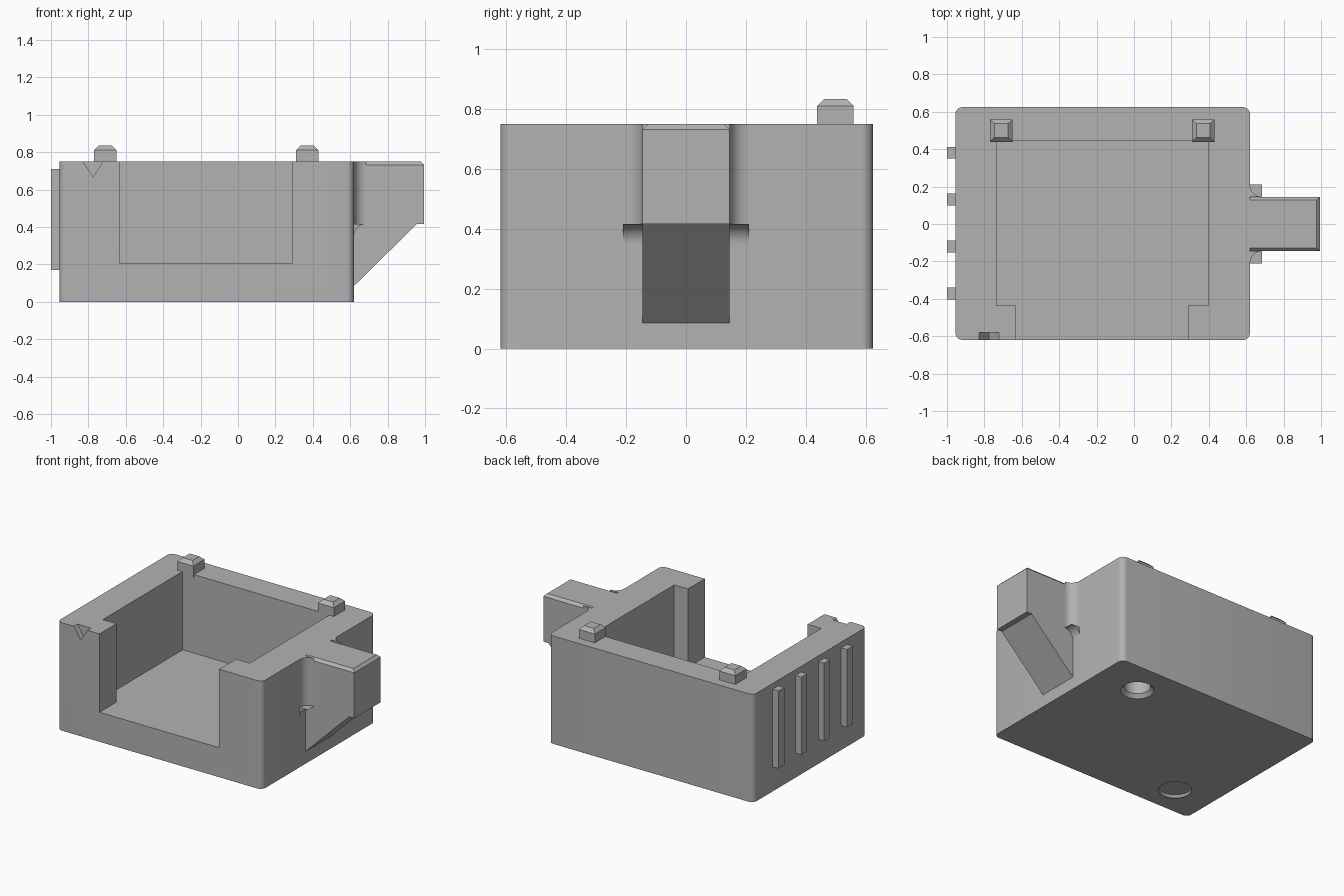
import bpy, bmesh
from math import cos, sin, pi, radians
from mathutils import Vector

cube = bpy.data.objects.get("Cube")
if cube:
    bpy.data.objects.remove(cube, do_unlink=True)

grey = bpy.data.materials.new("light grey plastic")
grey.use_nodes = True
colour = (0.45, 0.45, 0.45, 1)
grey.diffuse_color = colour
grey.node_tree.nodes["Principled BSDF"].inputs["Base Color"].default_value = colour


def prism(name, points, axis, lo, hi, bevel=0, pick=None, segments=1):
    """Extrude a 2D outline along an axis, bevelling the edges chosen by pick."""
    place = {"x": lambda a, b, t: (t, a, b),
             "y": lambda a, b, t: (a, t, b),
             "z": lambda a, b, t: (a, b, t)}[axis]
    bm = bmesh.new()
    face = bm.faces.new([bm.verts.new(place(a, b, lo)) for a, b in points])
    new = bmesh.ops.extrude_face_region(bm, geom=[face])["geom"]
    shift = Vector(place(0, 0, hi - lo))
    bmesh.ops.translate(bm, vec=shift, verts=[v for v in new if isinstance(v, bmesh.types.BMVert)])
    bmesh.ops.recalc_face_normals(bm, faces=bm.faces)
    if bevel:
        bmesh.ops.bevel(bm, geom=[e for e in bm.edges if pick(*e.verts)], offset=bevel,
                        segments=segments, profile=0.5, affect="EDGES")
    mesh = bpy.data.meshes.new(name)
    bm.to_mesh(mesh)
    bm.free()
    mesh.materials.append(grey)
    obj = bpy.data.objects.new(name, mesh)
    bpy.context.collection.objects.link(obj)
    return obj


def box(name, x0, x1, y0, y1, z0, z1, **options):
    return prism(name, [(x0, y0), (x1, y0), (x1, y1), (x0, y1)], "z", z0, z1, **options)


def activate(obj):
    bpy.ops.object.select_all(action="DESELECT")
    obj.select_set(True)
    bpy.context.view_layer.objects.active = obj


def smooth(obj):
    activate(obj)
    bpy.ops.object.shade_smooth_by_angle(angle=radians(30))


def cut(target, cutter):
    cutter.hide_render = True
    activate(target)
    mod = target.modifiers.new("cut", "BOOLEAN")
    mod.operation, mod.solver, mod.object = "DIFFERENCE", "EXACT", cutter
    bpy.ops.object.modifier_apply(modifier=mod.name)
    bpy.data.objects.remove(cutter, do_unlink=True)


def circle(x, y, r, n=40):
    return [(x + r * cos(2 * pi * i / n), y + r * sin(2 * pi * i / n)) for i in range(n)]


LEFT, RIGHT, FRONT, BACK, TOP, FLOOR = -0.955, 0.62, -0.62, 0.625, 0.75, 0.205

# Tray with rounded upright corners
tray = box("tray", LEFT, RIGHT, FRONT, BACK, 0, TOP, bevel=0.038, segments=6,
           pick=lambda a, b: abs(a.co.z - b.co.z) > 0.1)

# Cavity with a narrower front opening
cut(tray, prism("cavity_cutter",
                [(-0.63, -0.8), (0.29, -0.8), (0.29, -0.435), (0.395, -0.435),
                 (0.395, 0.443), (-0.735, 0.443), (-0.735, -0.435), (-0.63, -0.435)],
                "z", FLOOR, 1))

# V-shaped index notch
cut(tray, prism("notch_cutter", [(-0.775, 0.67), (-0.695, 0.79), (-0.855, 0.79)],
                "y", -0.7, -0.58))

# Countersunk blind holes in the underside
for x, y, r in ((0.30, 0.39, 0.105), (-0.68, -0.41, 0.125)):
    cut(tray, prism("hole_cutter", circle(x, y, r - 0.022), "z", -0.05, 0.15))
    sink = prism("countersink_cutter", circle(x, y, r), "z", 0, 0.025)
    for v in sink.data.vertices:
        scale = 1 - 0.022 / r if v.co.z > 0.01 else 1
        v.co.x, v.co.y = x + (v.co.x - x) * scale, y + (v.co.y - y) * scale
    cut(tray, sink)
smooth(tray)

# Chamfered locating pegs on the back wall
for side, x in (("right", -0.71), ("left", 0.37)):
    box(side + "_peg", x - 0.061, x + 0.061, 0.438, 0.56, TOP - 0.02, 0.835, bevel=0.024,
        pick=lambda a, b: min(a.co.z, b.co.z) > 0.8)

# Grip ribs
for i in range(4):
    y = -0.372 + i * 0.251
    box(f"grip_rib_{i + 1}", -1, LEFT + 0.01, y - 0.032, y + 0.032, 0.17, 0.71)

# Side arm with sloped brace and chamfered top rim
ARM, UNDER, R = 0.145, 0.417, 0.065
prism("side_arm", [(RIGHT, 0.085), (0.957, UNDER), (0.995, UNDER), (0.995, TOP), (RIGHT, TOP)],
      "y", -ARM, ARM, bevel=0.018,
      pick=lambda a, b: min(a.co.z, b.co.z) > 0.7 and max(a.co.x, b.co.x) > 0.7)

# Concave fillets where the arm meets the tray
arc = [(1 - cos(i * pi / 20), 1 - sin(i * pi / 20)) for i in range(11)]
for name, s in (("back_fillet", 1), ("front_fillet", -1)):
    outline = [(RIGHT, s * ARM)] + [(RIGHT + R * u, s * (ARM + R * v)) for u, v in arc]
    smooth(prism(name, outline, "z", UNDER, TOP))
    under = [(RIGHT, UNDER)] + [(RIGHT + R * u, UNDER - R * v) for u, v in arc]
    smooth(prism(name + "_ledge", under, "y", *sorted((s * ARM, s * (ARM + R)))))
